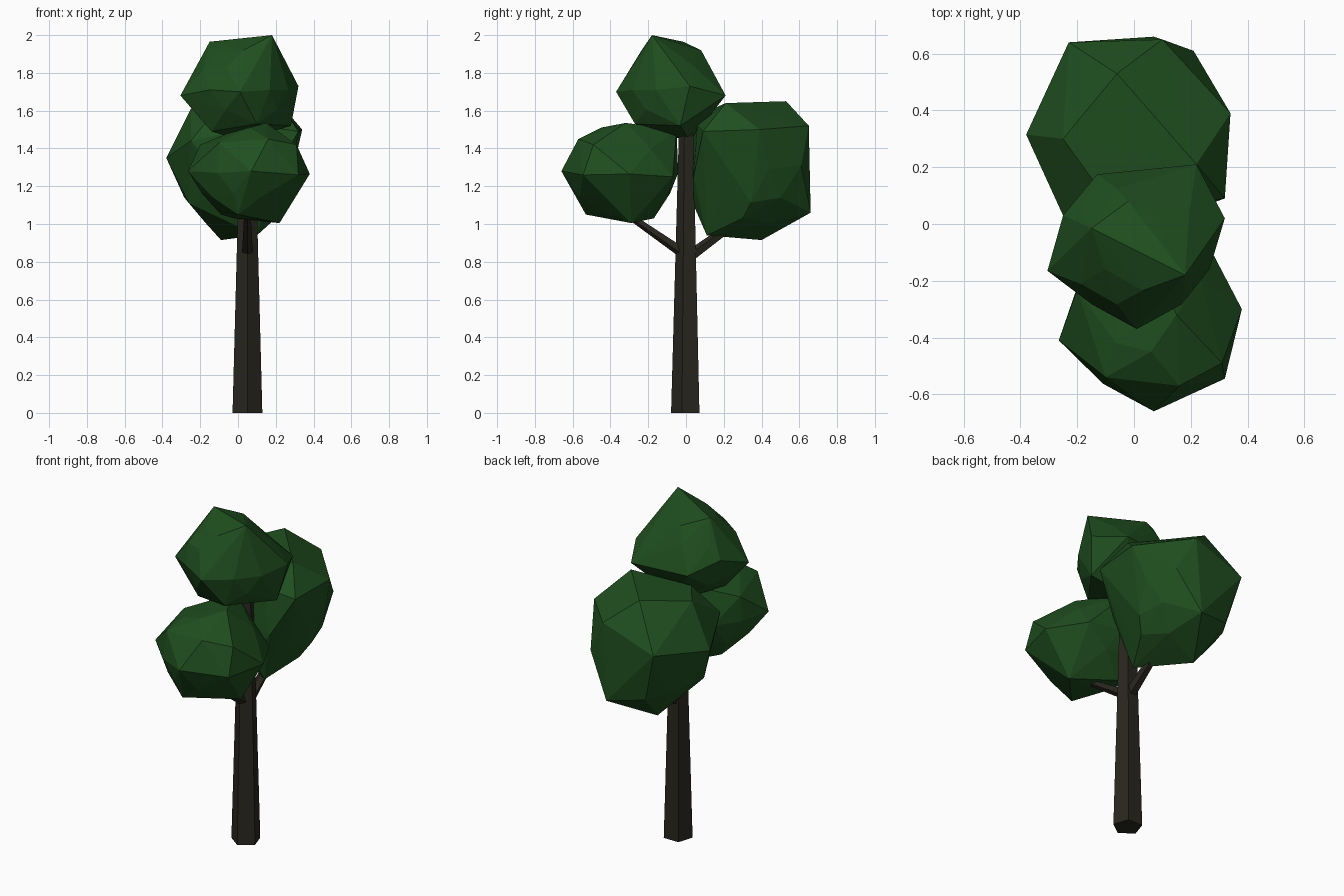
import bpy, bmesh
from mathutils import Vector


def material(name, rgb):
    m = bpy.data.materials.new(name)
    m.diffuse_color = (*rgb, 1)
    return m


leaf = material("leaf green", (0.014, 0.078, 0.014))
bark = material("dark bark", (0.022, 0.020, 0.013))


def finish(name, bm, mat):
    bmesh.ops.recalc_face_normals(bm, faces=bm.faces[:])
    me = bpy.data.meshes.new(name)
    bm.to_mesh(me)
    bm.free()
    me.materials.append(mat)
    bpy.context.collection.objects.link(bpy.data.objects.new(name, me))


def limb(name, a, b, r1, r2):
    """Tapered five-sided post from a to b, one corner facing the front."""
    a, b = Vector(a), Vector(b)
    d = b - a
    bm = bmesh.new()
    bmesh.ops.create_cone(bm, cap_ends=True, segments=5, radius1=r1,
                          radius2=r2, depth=d.length)
    rot = Vector((0, 0, 1)).rotation_difference(d)
    for v in bm.verts:
        v.co.y = -v.co.y
        v.co = rot @ v.co + (a + b) / 2
    finish(name, bm, bark)


def clump(name, centre, radii, corners):
    """Faceted leaf ball: a coarse ellipsoid stretched out to a few corners."""
    ball = bmesh.new()
    bmesh.ops.create_icosphere(ball, subdivisions=2, radius=0.93)
    bm = bmesh.new()
    for v in ball.verts:
        bm.verts.new([c + r * p for c, r, p in zip(centre, radii, v.co)])
    ball.free()
    for p in corners:
        bm.verts.new(p)
    bmesh.ops.convex_hull(bm, input=bm.verts[:])
    bmesh.ops.delete(bm, geom=[v for v in bm.verts if not v.link_faces],
                     context='VERTS')
    finish(name, bm, leaf)


# Trunk and two side branches
limb("trunk", (0.05, 0.004, 0), (0.05, 0.004, 1.55), 0.083, 0.04)
limb("front_branch", (0.05, -0.01, 0.845), (0.05, -0.33, 1.065), 0.03, 0.018)
limb("back_branch", (0.05, 0.01, 0.82), (0.05, 0.27, 1.01), 0.034, 0.022)

# Leaf clumps
clump("top_leaves", (0.01, -0.08, 1.71), (0.29, 0.27, 0.25), [
    (0.18, -0.18, 2.0), (-0.15, -0.015, 1.965), (-0.02, 0.08, 1.92),
    (0.03, -0.235, 1.92), (0.01, -0.37, 1.70), (-0.305, -0.165, 1.68),
    (0.22, 0.21, 1.68), (0.32, 0.02, 1.73), (-0.25, 0.03, 1.75),
    (-0.13, 0.175, 1.68), (0.10, -0.27, 1.53), (0.28, -0.03, 1.52),
    (-0.14, -0.18, 1.49), (0.02, 0.02, 1.44)])
clump("front_leaves", (0.05, -0.33, 1.27), (0.29, 0.31, 0.26), [
    (0.07, -0.66, 1.28), (0.06, -0.45, 1.51), (-0.10, -0.54, 1.43),
    (0.16, -0.57, 1.45), (0.32, -0.545, 1.26), (-0.265, -0.41, 1.28),
    (0.15, -0.32, 1.535), (0.38, -0.30, 1.265), (0.31, -0.49, 1.42),
    (0.00, -0.53, 1.05), (0.22, -0.29, 1.005), (-0.02, -0.17, 1.03),
    (-0.20, -0.23, 1.42), (0.26, -0.07, 1.25), (0.02, -0.05, 1.5),
    (-0.09, -0.21, 1.05)])
clump("back_leaves", (-0.01, 0.345, 1.29), (0.33, 0.32, 0.36), [
    (-0.23, 0.64, 1.40), (0.07, 0.66, 1.06), (0.21, 0.61, 1.31),
    (0.10, 0.65, 1.52), (0.34, 0.39, 1.50), (0.32, 0.09, 1.49),
    (-0.38, 0.315, 1.35), (-0.09, 0.40, 0.915), (0.10, 0.11, 0.94),
    (-0.26, 0.20, 1.11), (-0.06, 0.53, 1.65), (-0.25, 0.30, 1.61),
    (0.22, 0.21, 1.64), (0.26, 0.33, 1.175), (0.20, 0.30, 1.03),
    (-0.25, 0.03, 1.44), (0.18, 0.04, 1.25), (-0.15, 0.60, 1.10),
    (-0.12, 0.12, 1.60), (0.12, 0.06, 1.52), (0.05, 0.04, 1.10)])
